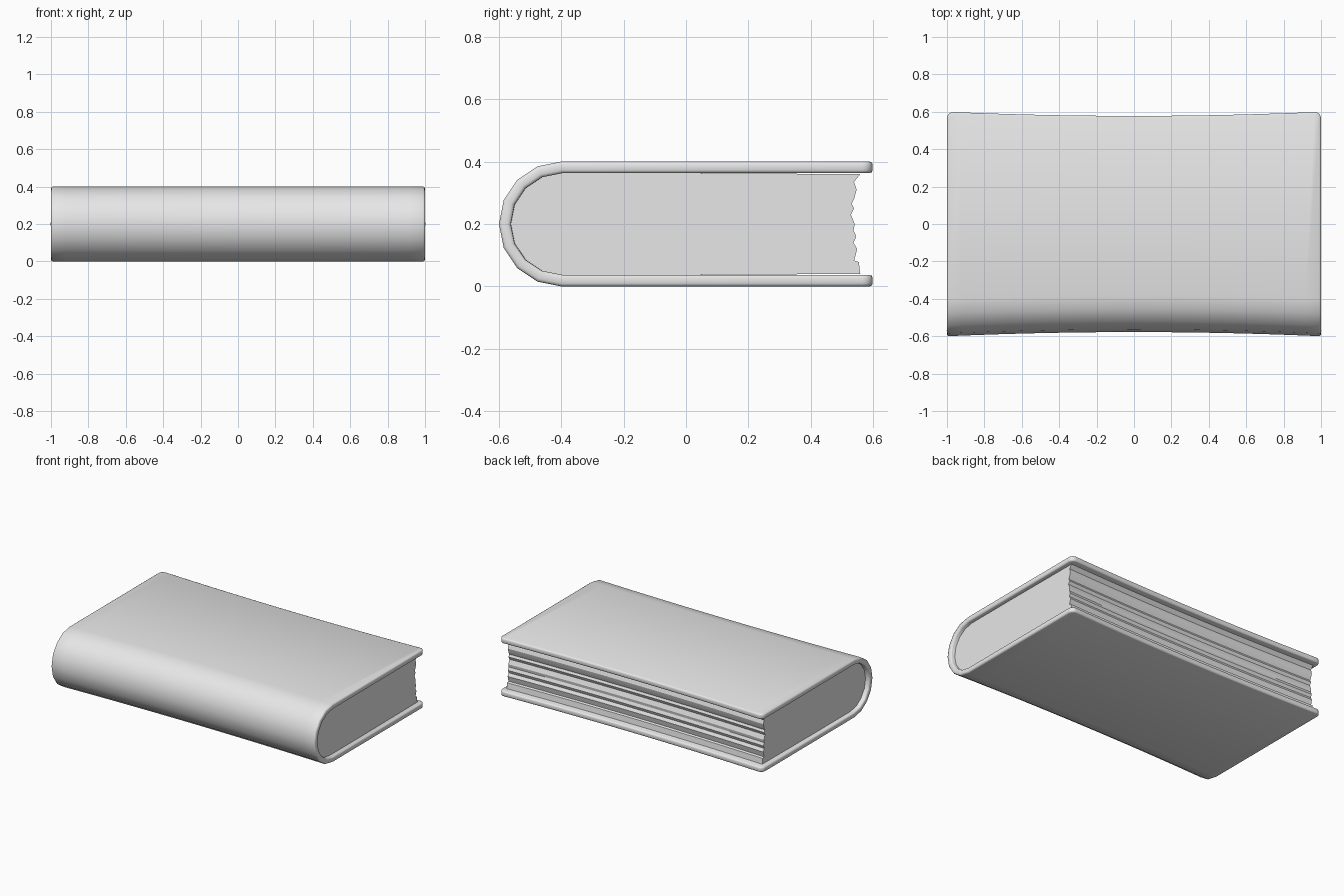
import bpy
import bmesh
from math import sin, cos, pi

if "Cube" in bpy.data.objects:
    bpy.data.objects.remove(bpy.data.objects["Cube"])

THICK = 0.037      # cover board thickness
RADIUS = 0.2       # outer spine radius
COLUMNS = 24       # divisions along the length

grey = bpy.data.materials.new("plain grey")
grey.use_nodes = True
grey.diffuse_color = (0.8, 0.8, 0.8, 1)
grey.node_tree.nodes["Principled BSDF"].inputs["Base Color"].default_value = (0.8, 0.8, 0.8, 1)


def spine_arc(radius):
    """Half circle from the top edge round the spine to the bottom edge, as (y, z)."""
    return [(-0.4 - radius * sin(pi * i / 8), RADIUS + radius * cos(pi * i / 8))
            for i in range(9)]


def sweep(bm, profile, half, closed):
    """Sweep a (y, z) profile along x and return the rows of vertices."""
    rows = []
    for i in range(COLUMNS + 1):
        x = half * (2 * i / COLUMNS - 1)
        rows.append([bm.verts.new((x, y, z)) for y, z in profile])
    n = len(profile)
    for a, b in zip(rows, rows[1:]):
        for j in range(n if closed else n - 1):
            k = (j + 1) % n
            bm.faces.new((a[j], a[k], b[k], b[j]))
    return rows


def finish(bm, name):
    """Pinch the waist of the book slightly and make the object."""
    for v in bm.verts:
        v.co.y *= 1 - 0.037 * (1 - v.co.x ** 2)
    bmesh.ops.recalc_face_normals(bm, faces=bm.faces)
    mesh = bpy.data.meshes.new(name)
    bm.to_mesh(mesh)
    bm.free()
    mesh.materials.append(grey)
    obj = bpy.data.objects.new(name, mesh)
    bpy.context.collection.objects.link(obj)
    return obj


def shade(obj, angle):
    bpy.ops.object.select_all(action="DESELECT")
    obj.select_set(True)
    bpy.context.view_layer.objects.active = obj
    bpy.ops.object.shade_smooth_by_angle(angle=angle)


# Cover: one sheet wrapped round the spine, with rounded fore-edge corners
bm = bmesh.new()
path = [(0.6, 2 * RADIUS)] + spine_arc(RADIUS) + [(0.6, 0)]
rows = sweep(bm, path, 1, closed=False)
corners = [row[j] for row in (rows[0], rows[-1]) for j in (0, -1)]
bmesh.ops.bevel(bm, geom=corners, offset=0.035, segments=4, profile=0.5,
                affect="VERTICES")
cover = finish(bm, "cover")

# Make the sheet normals point outward so the boards thicken inward
top = max(cover.data.polygons, key=lambda p: p.center.z)
if top.normal.z < 0:
    cover.data.flip_normals()
solid = cover.modifiers.new("board thickness", "SOLIDIFY")
solid.thickness = THICK
solid.offset = -1
solid.use_even_offset = True
rim = cover.modifiers.new("soft rim", "BEVEL")
rim.width = 0.01
rim.segments = 2
rim.limit_method = "ANGLE"
rim.angle_limit = pi / 3
shade(cover, pi / 3)

# Page block: rounded at the spine, ragged along the fore edge
ragged = [(0.56, 0.04), (0.555, 0.078), (0.54, 0.083), (0.55, 0.12), (0.538, 0.14),
          (0.547, 0.16), (0.538, 0.18), (0.542, 0.2), (0.53, 0.23), (0.54, 0.25),
          (0.532, 0.265), (0.54, 0.28), (0.548, 0.31), (0.54, 0.335), (0.56, 0.36)]
bm = bmesh.new()
rows = sweep(bm, spine_arc(RADIUS - THICK + 0.002) + ragged, 0.97, closed=True)
for row in (rows[0], rows[-1]):
    bm.faces.new(row)
pages = finish(bm, "pages")
shade(pages, pi / 6)
